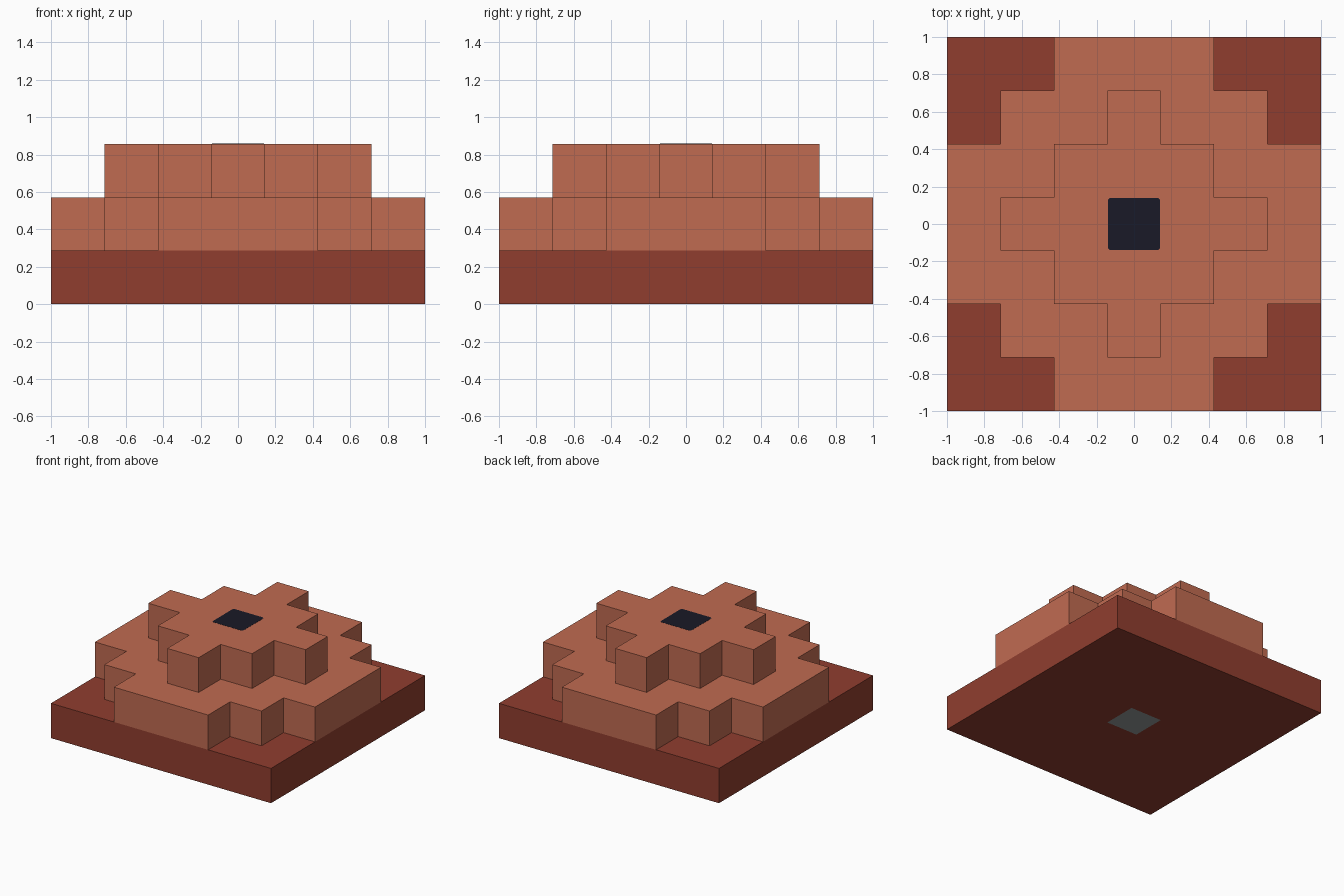
import bpy
import bmesh
from mathutils import Matrix, Vector

CELL = 2 / 7  # the whole model sits on a grid of seven cells

default = bpy.data.objects.get("Cube")
if default:
    bpy.data.objects.remove(default, do_unlink=True)


def material(name, color):
    mat = bpy.data.materials.new(name)
    mat.use_nodes = True
    mat.diffuse_color = (*color, 1)
    bsdf = mat.node_tree.nodes["Principled BSDF"]
    bsdf.inputs["Base Color"].default_value = (*color, 1)
    bsdf.inputs["Roughness"].default_value = 0.9
    return mat


dark_brick = material("dark brick", (0.28, 0.048, 0.028))
clay = material("clay", (0.53, 0.147, 0.083))
black = material("near black", (0.010, 0.010, 0.020))
grey = material("stone grey", (0.29, 0.31, 0.32))


def tier(name, corner, z, height, mats, cut=0):
    """Extrude a four-fold outline, given the steps of one corner in cells."""
    bm = bmesh.new()
    outline = []
    for turn in range(4):
        spin = Matrix.Rotation(turn * 1.5707963, 3, "Z")
        outline += [bm.verts.new(spin @ Vector((x * CELL, y * CELL, z))) for x, y in corner]
    face = bm.faces.new(outline)
    top = bmesh.ops.extrude_face_region(bm, geom=[face], use_keep_orig=True)["geom"]
    moved = [v for v in top if isinstance(v, bmesh.types.BMVert)]
    bmesh.ops.translate(bm, verts=moved, vec=(0, 0, height))
    bmesh.ops.recalc_face_normals(bm, faces=bm.faces[:])
    # Square inset in the underside
    if cut:
        bottom = min(bm.faces, key=lambda f: f.calc_center_median().z)
        bmesh.ops.inset_individual(bm, faces=[bottom], thickness=cut * CELL,
                                   use_even_offset=True)
        bottom.material_index = 1
    mesh = bpy.data.meshes.new(name)
    bm.to_mesh(mesh)
    bm.free()
    for mat in mats:
        mesh.materials.append(mat)
    obj = bpy.data.objects.new(name, mesh)
    bpy.context.collection.objects.link(obj)


# Square base with the core showing underneath
tier("base", [(3.5, 3.5)], 0, CELL, [dark_brick, grey], cut=3)

# Stepped tiers
tier("lower_tier", [(3.5, 1.5), (2.5, 1.5), (2.5, 2.5), (1.5, 2.5), (1.5, 3.5)],
     CELL, CELL, [clay])
tier("upper_tier", [(2.5, 0.5), (1.5, 0.5), (1.5, 1.5), (0.5, 1.5), (0.5, 2.5)],
     2 * CELL, CELL, [clay])

# Dark opening on top, with clipped corners
tier("top_opening", [(0.49, 0.45), (0.45, 0.49)], 3 * CELL, 0.001, [black])
